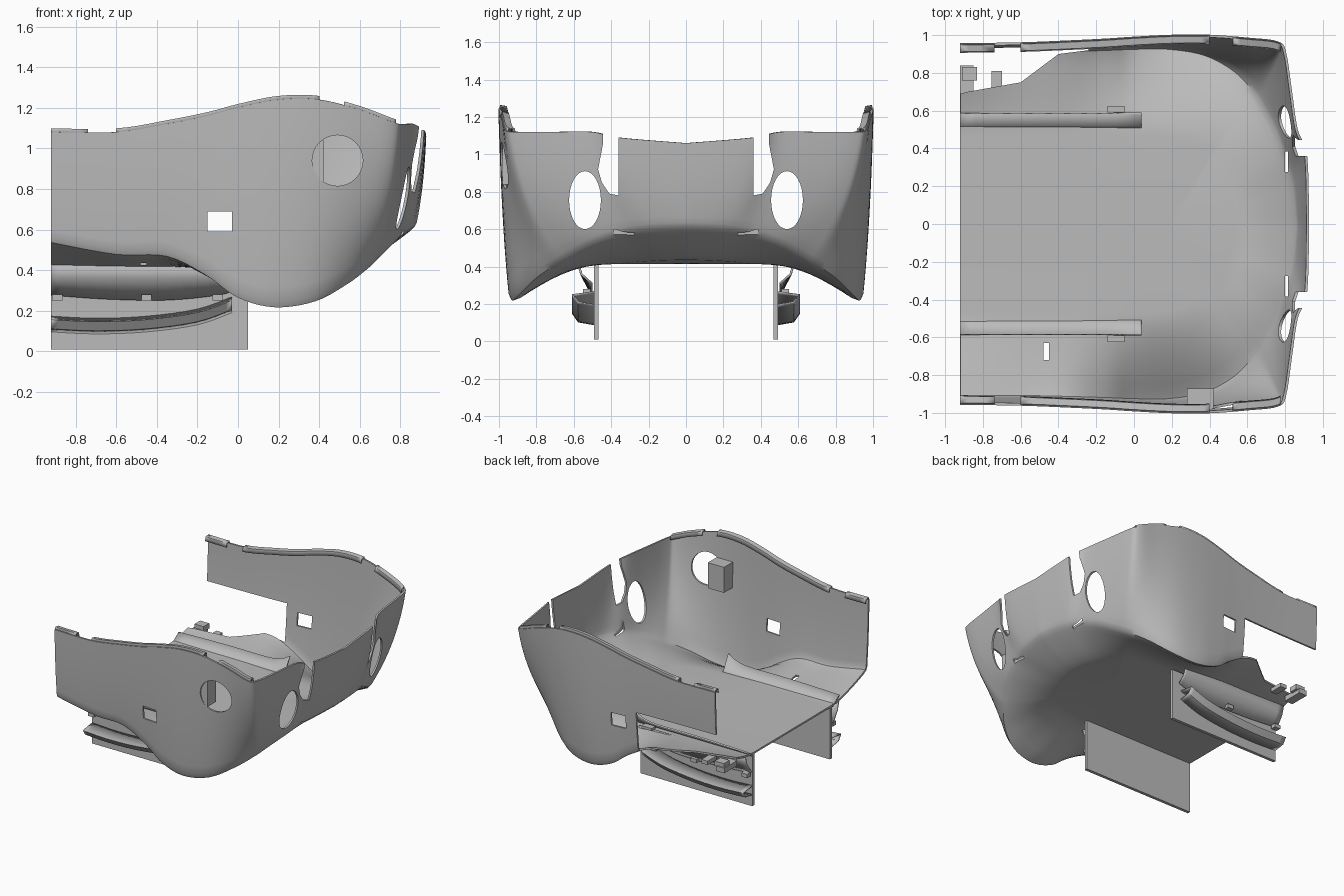
import bpy, bmesh, math
from mathutils import Vector

if "Cube" in bpy.data.objects:
    bpy.data.objects.remove(bpy.data.objects["Cube"])

grey = bpy.data.materials.new("plain grey")
grey.use_nodes = True
grey.diffuse_color = (0.5, 0.5, 0.5, 1)
grey.node_tree.nodes["Principled BSDF"].inputs["Base Color"].default_value = grey.diffuse_color


def finish(bm, name, coat=True):
    mesh = bpy.data.meshes.new(name)
    bmesh.ops.recalc_face_normals(bm, faces=bm.faces)
    bm.to_mesh(mesh)
    bm.free()
    ob = bpy.data.objects.new(name, mesh)
    bpy.context.collection.objects.link(ob)
    if coat:
        mesh.materials.append(grey)
    return ob


def smooth(ob, angle=35):
    bpy.ops.object.select_all(action="DESELECT")
    ob.select_set(True)
    bpy.context.view_layer.objects.active = ob
    bpy.ops.object.shade_smooth_by_angle(angle=math.radians(angle))


def sheet(name, rows, thick):
    """Surface through rows of points, thickened."""
    bm = bmesh.new()
    grid = [[bm.verts.new(p) for p in row] for row in rows]
    for a, b in zip(grid, grid[1:]):
        for i in range(len(a) - 1):
            bm.faces.new((a[i], a[i + 1], b[i + 1], b[i]))
    bmesh.ops.remove_doubles(bm, verts=bm.verts, dist=0.0005)
    ob = finish(bm, name)
    mod = ob.modifiers.new("thickness", "SOLIDIFY")
    mod.thickness = thick
    mod.offset = 0
    return ob


def add_box(bm, lo, hi):
    lo, hi = Vector(lo), Vector(hi)
    made = bmesh.ops.create_cube(bm, size=1)["verts"]
    for v in made:
        v.co = (lo + hi) / 2 + v.co * (hi - lo)


def box(name, lo, hi):
    bm = bmesh.new()
    add_box(bm, lo, hi)
    return finish(bm, name)


def add_prism(bm, pts, shift):
    base = bm.faces.new([bm.verts.new(p) for p in pts])
    out = bmesh.ops.extrude_face_region(bm, geom=[base])["geom"]
    bmesh.ops.translate(bm, vec=shift, verts=[g for g in out if isinstance(g, bmesh.types.BMVert)])


def spline(keys, steps):
    keys = [Vector(k) for k in keys]
    out = []
    for i in range(len(keys) - 1):
        a, b = keys[max(i - 1, 0)], keys[i]
        c, d = keys[i + 1], keys[min(i + 2, len(keys) - 1)]
        for s in range(steps):
            t = s / steps
            out.append(b + (c - a) * (t / 2) + (a * 2 - b * 5 + c * 4 - d) * (t * t / 2)
                       + (b * 3 - a - c * 3 + d) * (t ** 3 / 2))
    return out + [keys[-1]]


def bezier(a, m, b, t):
    return a * (1 - t) ** 2 + m * 2 * t * (1 - t) + b * t * t


# Shell stations: rim point, then the low edge where wall meets underside
stations = spline([
    (-.92, .95, 1.08, -.92, .92, .54), (-.6, .955, 1.08, -.6, .92, .48),
    (-.35, .965, 1.12, -.35, .925, .47), (-.15, .975, 1.16, -.15, .93, .37),
    (0, .985, 1.2, 0, .935, .26), (.2, .995, 1.24, .18, .935, .21),
    (.4, .995, 1.24, .38, .9, .24), (.6, .98, 1.19, .54, .81, .33),
    (.76, .96, 1.13, .64, .7, .41), (.8, .9, 1.12, .69, .62, .46),
    (.83, .7, 1.12, .76, .5, .53), (.86, .5, 1.12, .81, .35, .585),
    (.91, .36, 1.09, .85, .2, .61), (.92, 0, 1.06, .87, 0, .62)], 5)


def section(k):
    top, low = Vector(k[:3]), Vector(k[3:])
    fx = low.x * .62 if low.x > 0 else low.x
    floor = Vector((fx, low.y / 2, .42 + max(0, fx - .4) * .15))
    spine = Vector((min(fx, fx / 2), 0, .42))
    bulge = low.lerp(top, .78)
    bulge.z = low.z + (top.z - low.z) * .4
    bend = low.lerp(floor, .65)
    bend.z = floor.z
    wall = [bezier(top, bulge, low, i / 12 * .95) for i in range(13)]
    under = [bezier(low, bend, floor, .07 + i / 10 * .93) for i in range(11)]
    edge = low * .6 + (wall[-1] + under[0]) * .2
    return wall + [edge] + under + [floor.lerp(spine, .5), spine]


half = [section(k) for k in stations]
flip = [[Vector((p.x, -p.y, p.z)) for p in row] for row in half]
shell = sheet("body_shell", flip + half[-2::-1], .014)

# Openings in the shell
bm = bmesh.new()
add_box(bm, (-.15, -1.2, .59), (-.03, -.8, .69))
add_box(bm, (-.15, .8, .59), (-.03, 1.2, .69))
ring = [i * math.tau / 32 for i in range(32)]
add_prism(bm, [(.49 + .125 * math.cos(a), -1.2, .94 + .125 * math.sin(a)) for a in ring], (0, .4, 0))
for s in (-1, 1):
    add_prism(bm, [(.6, s * (.54 + .085 * math.cos(a)), .755 + .155 * math.sin(a))
                   for a in ring], (.5, 0, 0))
    slot = [(.44, 1.3), (.445, 1.05), (.47, .92), (.45, .85), (.41, .79), (.36, .78), (.36, 1.3)]
    add_prism(bm, [(.75, s * y, z) for y, z in slot], (.4, 0, 0))
    add_box(bm, (.8, s * .33 - .055, .5), (.815, s * .33 + .055, .7))
notch = [(-1, .67), (-.88, .7), (-.6, .75), (-.4, .9), (-.24, .92), (-.24, 1.1), (-1, 1.1)]
add_prism(bm, [(x, y, .1) for x, y in notch], (0, 0, .64))
add_box(bm, (-.48, -.72, .3), (-.45, -.63, .6))
cutter = finish(bm, "opening_cutter", coat=False)
cutter.hide_render = True
cut = shell.modifiers.new("openings", "BOOLEAN")
cut.operation = "DIFFERENCE"
cut.solver = "EXACT"
cut.object = cutter
bpy.context.view_layer.update()
baked = bpy.data.meshes.new_from_object(shell.evaluated_get(bpy.context.evaluated_depsgraph_get()))
shell.modifiers.clear()
shell.data = baked
bpy.data.objects.remove(cutter)
smooth(shell)

for s, side in ((-1, "right"), (1, "left")):
    # Rim flanges with gaps at the clips
    for part, lo, hi in (("rear", -.93, -.72), ("middle", -.62, .42), ("fore", .5, .78)):
        rim = [k for k in stations if lo <= k[0] <= hi and k[1] > .94]
        rows = [[(k[0], s * k[1], k[2] - .01), (k[0], s * (k[1] - .005), k[2] + .015),
                 (k[0], s * (k[1] - .035), k[2] + .01), (k[0], s * (k[1] - .04), k[2] - .02)]
                for k in rim]
        smooth(sheet(f"{side}_{part}_rim", rows, .008))
    # Hanging side plate
    box(f"{side}_side_plate", (-.92, s * .48 - .012, .01), (.05, s * .48 + .012, .42))
    # Flared rail standing on the floor
    rail = spline([(-.92, .47), (-.5, .48), (-.15, .48), (-.03, .5), (.04, .54)], 4)
    rows = [[(p.x, s * .5, .41), (p.x, s * .525, .43), (p.x, s * .585, p.y)] for p in rail]
    smooth(sheet(f"{side}_floor_rail", rows, .012))
    # Skirt leaning in beneath the floor
    hem = spline([(-.92, .28), (-.65, .26), (-.35, .255), (-.1, .28), (0, .31)], 4)
    rows = [[(p.x, s * .58, .43), (p.x, s * .56, .36), (p.x, s * .505, p.y)] for p in hem]
    smooth(sheet(f"{side}_skirt", rows, .012))
    # Curved fin with a ledge on its outer edge
    fin = spline([(-.92, .145), (-.7, .135), (-.45, .145), (-.2, .18), (-.03, .24)], 4)
    rows = [[(p.x, s * .49, p.y - .045), (p.x, s * .575, p.y - .03),
             (p.x, s * .605, p.y + .01), (p.x, s * .49, p.y + .025)] for p in fin]
    smooth(sheet(f"{side}_fin", rows, .008))
    # Small clips on rail and skirt
    box(f"{side}_rail_clip", (-.14, s * .6 - .025, .44), (-.05, s * .6 + .025, .46))
    for i, x in enumerate((-.89, -.45, -.1)):
        box(f"{side}_skirt_tab_{i}", (x - .025, s * .53 - .02, .25), (x + .025, s * .53 + .02, .28))

# Block behind the round opening, and end brackets
box("filler_block", (.28, -.98, .84), (.42, -.87, 1.04))
box("end_bracket", (-.92, .68, .4), (-.85, .84, .44))
box("end_bracket_tip", (-.91, .76, .43), (-.83, .83, .47))
box("small_bracket", (-.755, .7, .41), (-.7, .81, .44))
